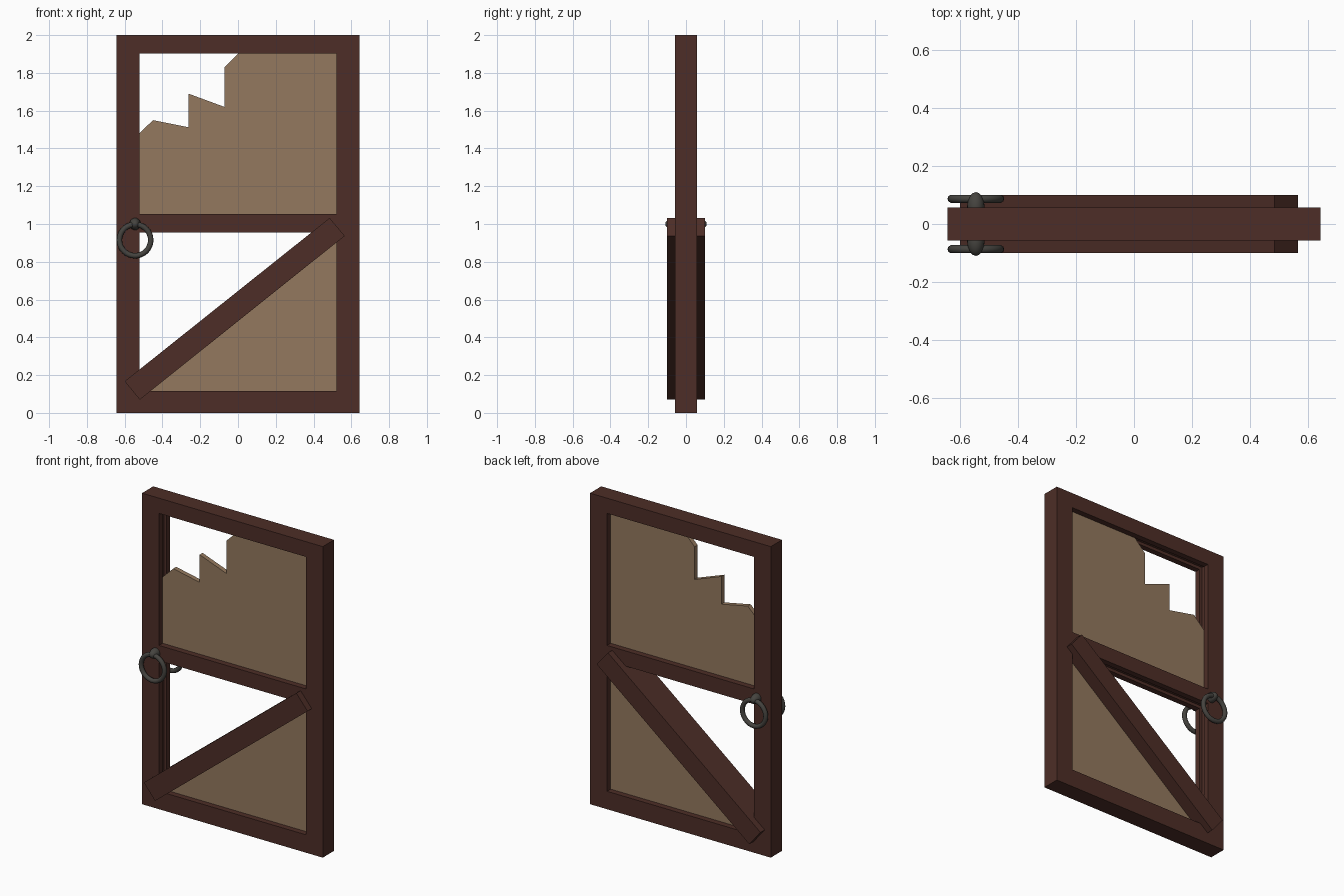
import bpy, bmesh, math
from mathutils import Vector

if "Cube" in bpy.data.objects:
    bpy.data.objects.remove(bpy.data.objects["Cube"])


def material(name, rgb):
    m = bpy.data.materials.new(name)
    m.diffuse_color = (*rgb, 1)
    m.use_nodes = True
    m.node_tree.nodes["Principled BSDF"].inputs["Base Color"].default_value = m.diffuse_color
    return m


WOOD = material("dark wood", (0.075, 0.027, 0.020))
PANEL = material("tan board", (0.295, 0.190, 0.112))
IRON = material("dark iron", (0.060, 0.057, 0.050))


def box(name, x0, x1, y0, y1, z0, z1, mat):
    bpy.ops.mesh.primitive_cube_add(size=1, location=((x0 + x1) / 2, (y0 + y1) / 2, (z0 + z1) / 2))
    ob = bpy.context.object
    ob.name = name
    ob.scale = (x1 - x0, y1 - y0, z1 - z0)
    bpy.ops.object.transform_apply(location=False, rotation=False, scale=True)
    ob.data.materials.append(mat)
    return ob


def board(name, outline, half, mat):
    """Flat board in the xz plane, given thickness along y."""
    bm = bmesh.new()
    face = bm.faces.new([bm.verts.new((x, -half, z)) for x, z in outline])
    out = bmesh.ops.extrude_face_region(bm, geom=[face])
    moved = [v for v in out["geom"] if isinstance(v, bmesh.types.BMVert)]
    bmesh.ops.translate(bm, verts=moved, vec=Vector((0, 2 * half, 0)))
    bmesh.ops.recalc_face_normals(bm, faces=bm.faces)
    me = bpy.data.meshes.new(name)
    bm.to_mesh(me)
    bm.free()
    me.materials.append(mat)
    ob = bpy.data.objects.new(name, me)
    bpy.context.collection.objects.link(ob)
    return ob


def cut(ob, cutter):
    cutter.hide_render = True
    mod = ob.modifiers.new("cut", "BOOLEAN")
    mod.operation = "DIFFERENCE"
    mod.solver = "EXACT"
    mod.object = cutter
    bpy.context.view_layer.objects.active = ob
    bpy.ops.object.modifier_apply(modifier=mod.name)
    bpy.data.objects.remove(cutter)


# Frame with two openings, each with a groove around its inner edge
frame = box("door_frame", -0.643, 0.643, -0.057, 0.057, 0, 2, WOOD)
G = 0.02
for z0, z1 in ((0.115, 0.955), (1.053, 1.902)):
    cut(frame, box("opening_cutter", -0.522, 0.522, -0.2, 0.2, z0, z1, WOOD))
    cut(frame, box("groove_cutter", -0.522 - G, 0.522 + G, -G, G, z0 - G, z1 + G, WOOD))

# Broken upper board
L, R = -0.532, 0.532
board("upper_broken_panel", [
    (L, 1.043), (R, 1.043), (R, 1.912), (0.01, 1.912), (-0.072, 1.83), (-0.072, 1.62),
    (-0.262, 1.69), (-0.262, 1.512), (-0.45, 1.55), (L, 1.47)], 0.015, PANEL)

# Lower board, left only below the brace
board("lower_panel", [(-0.53, 0.105), (R, 0.105), (R, 0.965), (0.50, 0.965), (-0.53, 0.142)], 0.015, PANEL)

# Diagonal brace standing proud on both sides
board("diagonal_brace", [(-0.52, 0.07), (0.565, 0.937), (0.485, 1.032), (-0.60, 0.167)], 0.1, WOOD)

# Ring handle and its mount on each side
for side, label in ((-1, "front"), (1, "back")):
    bpy.ops.mesh.primitive_torus_add(
        location=(-0.545, side * 0.087, 0.915), rotation=(math.pi / 2, 0, 0),
        major_radius=0.083, minor_radius=0.0145, major_segments=32, minor_segments=10)
    ring = bpy.context.object
    ring.name = label + "_ring_handle"
    bpy.ops.mesh.primitive_uv_sphere_add(
        segments=16, ring_count=10, radius=1, location=(-0.545, side * 0.06, 1.0))
    mount = bpy.context.object
    mount.name = label + "_ring_mount"
    mount.scale = (0.03, 0.05, 0.032)
    for ob in (ring, mount):
        ob.data.materials.append(IRON)
        ob.data.polygons.foreach_set("use_smooth", [True] * len(ob.data.polygons))
